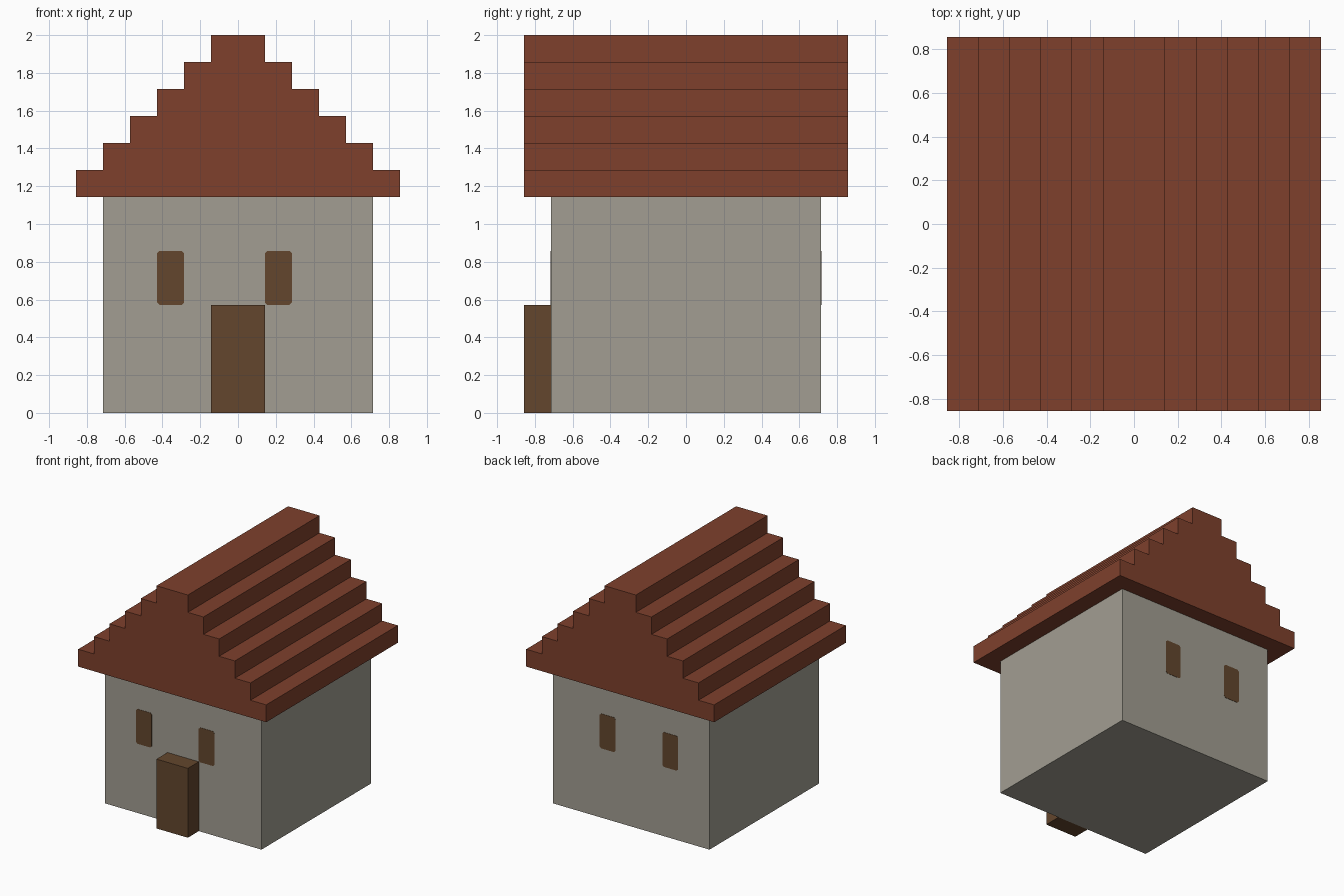
import bpy, bmesh

if "Cube" in bpy.data.objects:
    bpy.data.objects.remove(bpy.data.objects["Cube"])

U = 1 / 7  # block unit of the model


def material(name, srgb):
    m = bpy.data.materials.new(name)
    lin = [((c / 255 + 0.055) / 1.055) ** 2.4 for c in srgb]
    m.diffuse_color = (*lin, 1)
    m.use_nodes = True
    m.node_tree.nodes["Principled BSDF"].inputs["Base Color"].default_value = m.diffuse_color
    return m


STONE = material("grey_stone", (162, 158, 146))
TILE = material("red_roof", (126, 64, 44))
WOOD = material("brown_wood", (99, 70, 45))


def extrude_profile(name, pts, y0, y1, mat):
    """Extrude an (x, z) outline, given in block units, from y0 to y1 (units)."""
    bm = bmesh.new()
    face = bm.faces.new([bm.verts.new((x * U, y0 * U, z * U)) for x, z in pts])
    new = bmesh.ops.extrude_face_region(bm, geom=[face])["geom"]
    verts = [g for g in new if isinstance(g, bmesh.types.BMVert)]
    bmesh.ops.translate(bm, verts=verts, vec=(0, (y1 - y0) * U, 0))
    bmesh.ops.recalc_face_normals(bm, faces=bm.faces)
    mesh = bpy.data.meshes.new(name)
    bm.to_mesh(mesh)
    bm.free()
    mesh.materials.append(mat)
    obj = bpy.data.objects.new(name, mesh)
    bpy.context.collection.objects.link(obj)
    return obj


def rect(x0, x1, z0, z1):
    return [(x0, z0), (x1, z0), (x1, z1), (x0, z1)]


# Walls
extrude_profile("walls", rect(-5, 5, 0, 8), -5, 5, STONE)

# Stepped gable roof: six steps, mirrored about the ridge
right = []
for i in range(6):
    right += [(6 - i, 8 + i), (6 - i, 9 + i)]
left = [(-x, z) for x, z in reversed(right)]
extrude_profile("stepped_roof", right + left, -6, 6, TILE)

# Front door
extrude_profile("door", rect(-1, 1, 0, 4), -6, -5, WOOD)

# Windows on front and back: thin plates with clipped corners
C = 0.09
T = 0.015
for side, y0, y1 in (("front", -5 - T, -5), ("back", 5, 5 + T)):
    for label, x in (("left", -3), ("right", 1)):
        outline = [(x + C, 4), (x + 1 - C, 4), (x + 1, 4 + C), (x + 1, 6 - C),
                   (x + 1 - C, 6), (x + C, 6), (x, 6 - C), (x, 4 + C)]
        extrude_profile(f"{side}_window_{label}", outline, y0, y1, WOOD)
